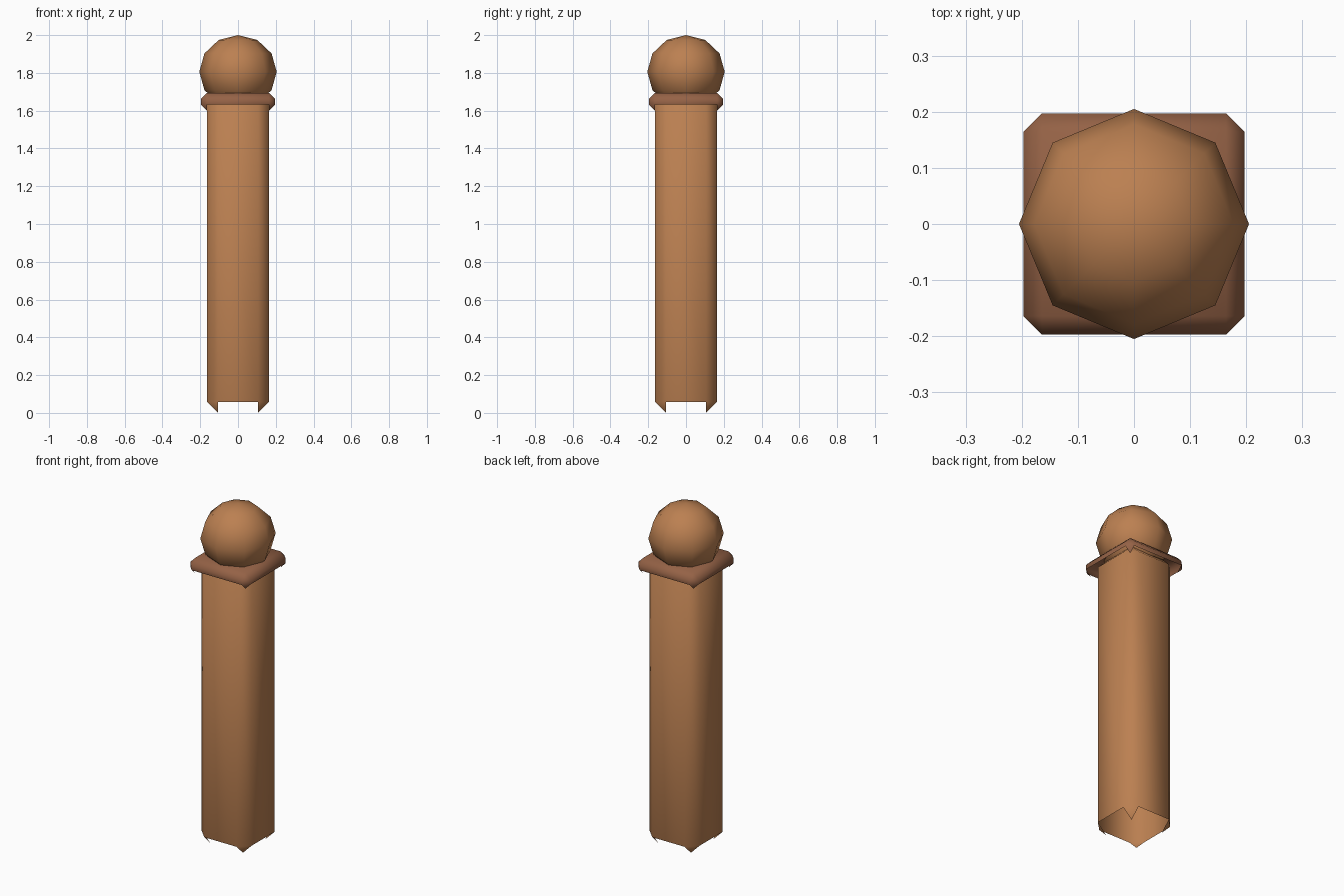
import bpy, bmesh
from mathutils import Matrix, Vector

if "Cube" in bpy.data.objects:
    bpy.data.objects.remove(bpy.data.objects["Cube"])


def material(name, color):
    m = bpy.data.materials.new(name)
    m.diffuse_color = (*color, 1)
    m.use_nodes = True
    m.node_tree.nodes["Principled BSDF"].inputs["Base Color"].default_value = m.diffuse_color
    return m


wood = material("light wood", (0.50, 0.216, 0.083))
dark_wood = material("dark wood", (0.30, 0.122, 0.061))


def add_object(name, bm, mat):
    for f in bm.faces:
        f.smooth = True
    mesh = bpy.data.meshes.new(name)
    bm.to_mesh(mesh)
    bm.free()
    mesh.materials.append(mat)
    obj = bpy.data.objects.new(name, mesh)
    bpy.context.collection.objects.link(obj)
    return obj


def open_box(name, half, z0, z1, bevel, mat):
    """Chamfered box with the bottom and its sloping edge strips removed,
    which leaves only the small corner triangles hanging below."""
    bm = bmesh.new()
    bmesh.ops.create_cube(bm, size=1)
    bmesh.ops.scale(bm, vec=(2 * half, 2 * half, z1 - z0), verts=bm.verts)
    bmesh.ops.translate(bm, vec=(0, 0, (z0 + z1) / 2), verts=bm.verts)
    bmesh.ops.bevel(bm, geom=bm.edges[:], offset=bevel, offset_type='OFFSET',
                    segments=1, profile=0.5, affect='EDGES')
    bm.normal_update()
    bottom = [f for f in bm.faces if f.normal.z < -0.65]
    bmesh.ops.delete(bm, geom=bottom, context='FACES')
    return add_object(name, bm, mat)


# Square post and the collar that caps it
open_box("post", 0.163, 0.0, 1.69, 0.057, wood)
open_box("collar", 0.197, 1.60, 1.694, 0.033, dark_wood)

# Low-poly ball finial
bm = bmesh.new()
bmesh.ops.create_uvsphere(
    bm, u_segments=8, v_segments=6, radius=1,
    matrix=Matrix.Translation(Vector((0, 0, 1.806))) @ Matrix.Diagonal((0.205, 0.205, 0.194, 1)))
add_object("ball_finial", bm, wood)
